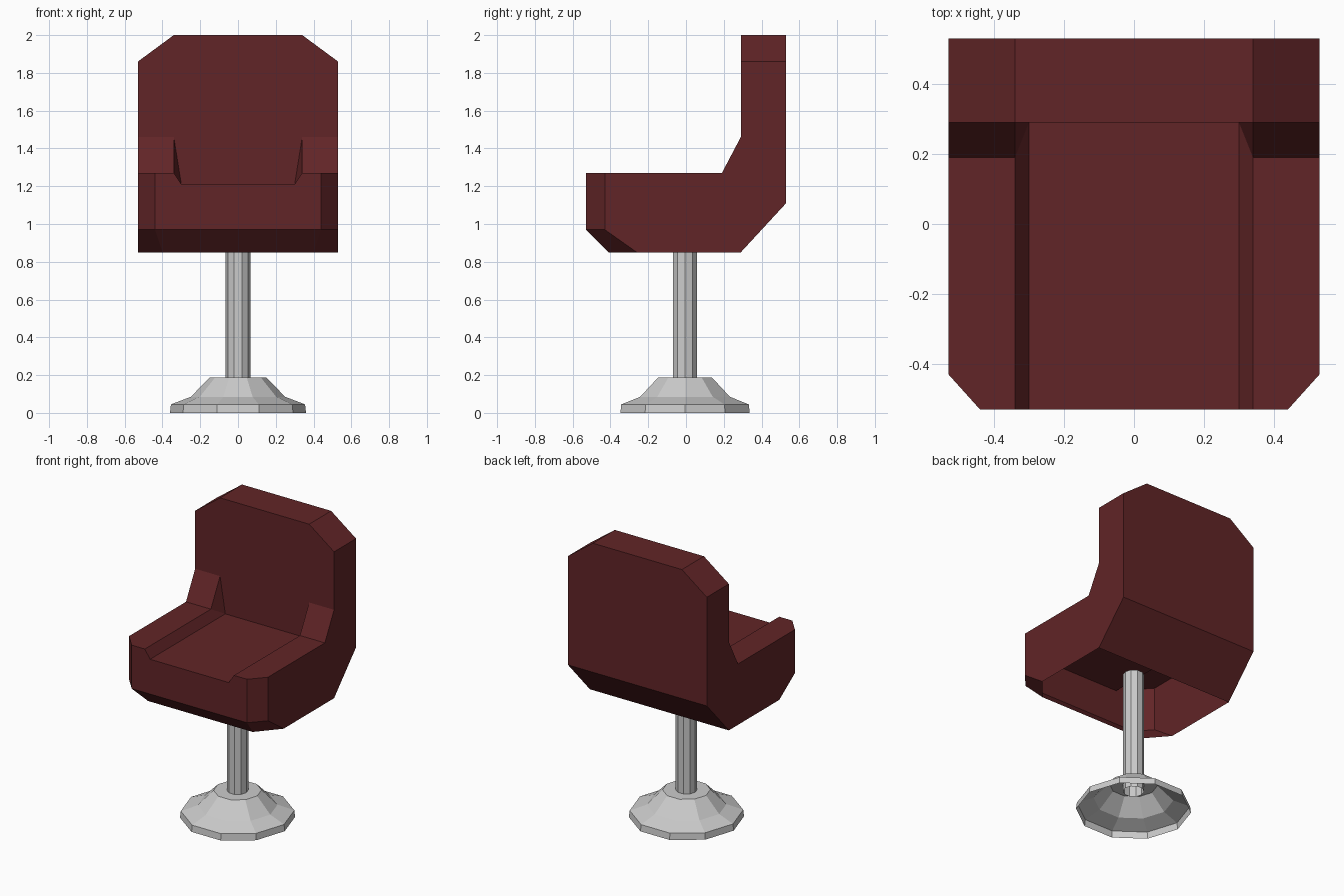
import bpy, bmesh, math

if "Cube" in bpy.data.objects:
    bpy.data.objects.remove(bpy.data.objects["Cube"])


def finish(bm, name, material=None):
    bmesh.ops.remove_doubles(bm, verts=bm.verts, dist=0.0005)
    bmesh.ops.dissolve_limit(bm, angle_limit=math.radians(0.5),
                             verts=bm.verts, edges=bm.edges)
    bmesh.ops.recalc_face_normals(bm, faces=bm.faces)
    mesh = bpy.data.meshes.new(name)
    bm.to_mesh(mesh)
    bm.free()
    obj = bpy.data.objects.new(name, mesh)
    bpy.context.collection.objects.link(obj)
    if material:
        mesh.materials.append(material)
    return obj


def side_profile(x, arm, top=2.0, front=-0.53, under=-0.41, under_x=None):
    """Side outline of the chair at x, from front underside round to rear underside."""
    seat = [(front, 1.27), (0.19, 1.27), (0.29, 1.46)] if arm else \
           [(front, 1.21), (0.29, 1.21), (0.29, 1.21)]
    outline = [(front, 0.97)] + seat + [(0.29, top), (0.53, top), (0.53, 1.11), (0.29, 0.85)]
    lowest = (x if under_x is None else under_x, under, 0.85)
    return [lowest] + [(x, y, z) for y, z in outline]


def turned(name, profile, sides=10, centre_y=-0.005):
    """Open surface of revolution from (radius, height) points."""
    bm = bmesh.new()
    rings = []
    for r, z in profile:
        angles = [2 * math.pi * i / sides for i in range(sides)]
        rings.append([bm.verts.new((r * math.cos(a), centre_y + r * math.sin(a), z))
                      for a in angles])
    for low, high in zip(rings, rings[1:]):
        for i in range(sides):
            j = (i + 1) % sides
            bm.faces.new((low[i], low[j], high[j], high[i]))
    obj = finish(bm, name)
    return obj


red = bpy.data.materials.new("dark_red_upholstery")
red.diffuse_color = (0.12, 0.018, 0.02, 1)
red.use_nodes = True
red.node_tree.nodes["Principled BSDF"].inputs["Base Color"].default_value = red.diffuse_color

# Upholstered shell: half lofted from the middle to the outer side, open underneath
stations = [
    side_profile(0.0, False),
    side_profile(0.30, False),
    side_profile(0.34, True),
    side_profile(0.44, True, top=1.926, under_x=0.40),
    side_profile(0.53, True, top=1.86, front=-0.43, under=-0.26),
]
bm = bmesh.new()
rows = [[bm.verts.new(p) for p in s] for s in stations]
for a, b in zip(rows, rows[1:]):
    for i in range(len(a) - 1):
        bm.faces.new((a[i], b[i], b[i + 1], a[i + 1]))
bm.faces.new(rows[-1])
shell = finish(bm, "seat_shell", red)
mirror = shell.modifiers.new("mirror", 'MIRROR')
mirror.use_clip = True

# Pedestal column
turned("column", [(0.067, 0.14), (0.067, 0.98)])

# Hollow flared foot
turned("base", [(0.36, 0.0), (0.355, 0.045), (0.25, 0.085), (0.15, 0.187), (0.067, 0.187)])
